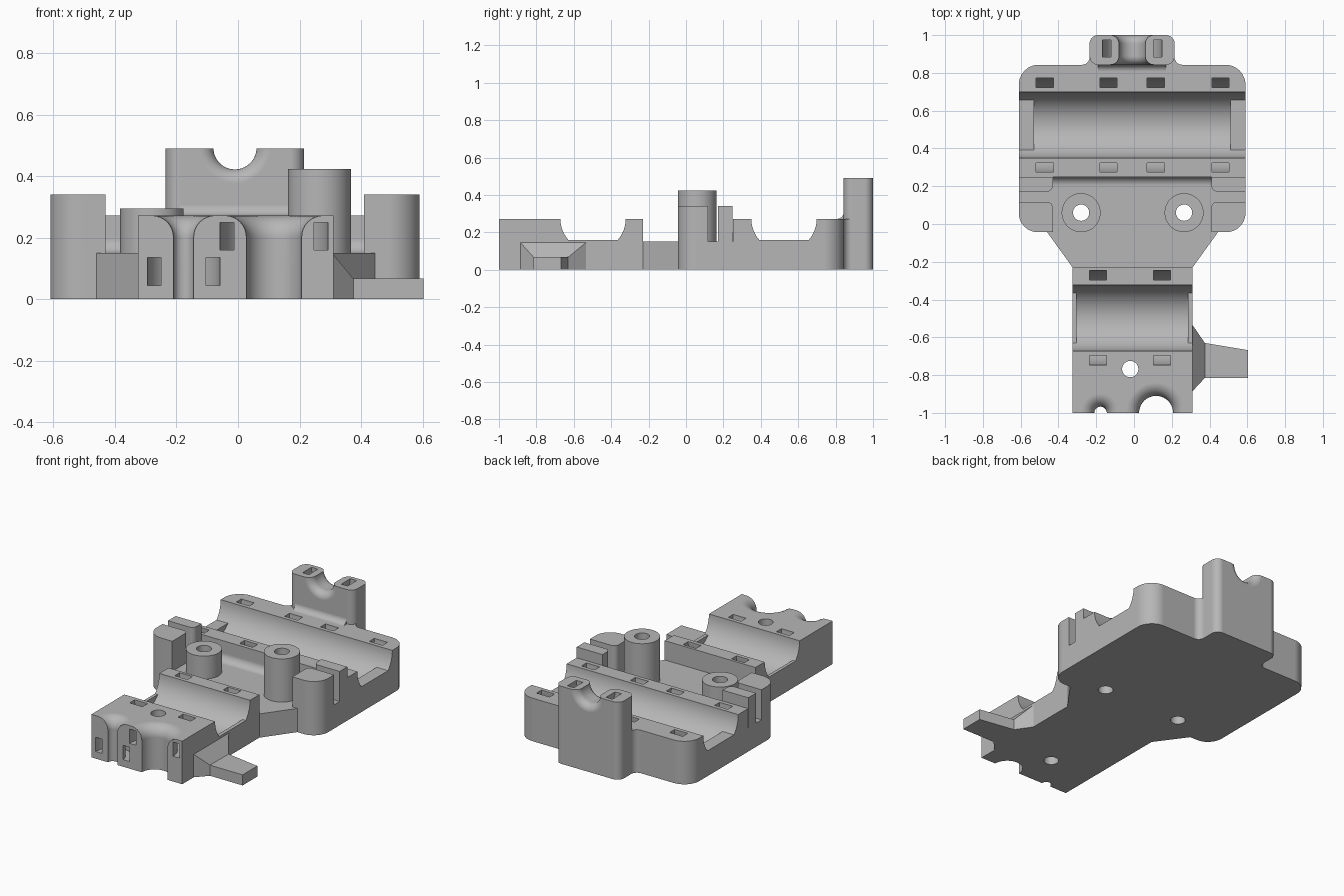
import bpy, bmesh, math
from mathutils import Vector

cube = bpy.data.objects.get("Cube")
if cube:
    bpy.data.objects.remove(cube)

GREY = (0.47, 0.47, 0.47, 1)
mat = bpy.data.materials.new("plain grey")
mat.use_nodes = True
mat.diffuse_color = GREY
mat.node_tree.nodes["Principled BSDF"].inputs["Base Color"].default_value = GREY

MID = -0.01          # centre line of the wide parts
TOP = 0.272          # top of the saddles
DECK = 0.15          # top of the deck


def place(u, v, w, axis):
    """Map profile coordinates (u, v) and depth w to the chosen axis."""
    return {"z": (u, v, w), "x": (w, u, v), "y": (u, w, v)}[axis]


def finish(bm, name):
    bmesh.ops.recalc_face_normals(bm, faces=bm.faces)
    mesh = bpy.data.meshes.new(name)
    bm.to_mesh(mesh)
    bm.free()
    mesh.materials.append(mat)
    obj = bpy.data.objects.new(name, mesh)
    bpy.context.collection.objects.link(obj)
    return obj


def rounded(points, steps=8):
    """Outline in which a point (u, v, r) becomes an arc of radius r."""
    out = []
    for i, p in enumerate(points):
        here = Vector(p[:2])
        if len(p) == 2:
            out.append(here)
            continue
        a = (Vector(points[i - 1][:2]) - here).normalized()
        b = (Vector(points[(i + 1) % len(points)][:2]) - here).normalized()
        half = a.angle(b) / 2
        centre = here + (a + b).normalized() * p[2] / math.sin(half)
        reach = p[2] / math.tan(half)
        start, end = here + a * reach - centre, here + b * reach - centre
        for k in range(steps + 1):
            out.append(centre + start.lerp(end, k / steps).normalized() * p[2])
    return out


def prism(name, points, w0, w1, axis="z"):
    bm = bmesh.new()
    outline = rounded(points)
    low = [bm.verts.new(place(p.x, p.y, w0, axis)) for p in outline]
    high = [bm.verts.new(place(p.x, p.y, w1, axis)) for p in outline]
    bm.faces.new(low)
    bm.faces.new(high)
    for i in range(len(low)):
        bm.faces.new((low[i - 1], low[i], high[i], high[i - 1]))
    return finish(bm, name)


def box(name, x0, x1, y0, y1, z0, z1):
    return prism(name, [(x0, y0), (x1, y0), (x1, y1), (x0, y1)], z0, z1)


def lathe(name, profile, cu, cv, axis="z", closed=False, n=64):
    """Turn a profile of (radius, position) about an axis through (cu, cv)."""
    bm = bmesh.new()
    rings = []
    for r, w in profile:
        rings.append([bm.verts.new(place(
            cu + r * math.cos(math.tau * (k + 0.5) / n),
            cv + r * math.sin(math.tau * (k + 0.5) / n), w, axis)) for k in range(n)])
    pairs = list(zip(rings, rings[1:]))
    if closed:
        pairs.append((rings[-1], rings[0]))
    else:
        bm.faces.new(rings[0])
        bm.faces.new(rings[-1])
    for a, b in pairs:
        for k in range(n):
            bm.faces.new((a[k - 1], a[k], b[k], b[k - 1]))
    return finish(bm, name)


def rod(r, w0, w1, cu, cv, axis="z"):
    return lathe("cutter", [(r, w0), (r, w1)], cu, cv, axis)


def tube(name, r0, r1, w0, w1, cu, cv, axis="z"):
    return lathe(name, [(r0, w0), (r1, w0), (r1, w1), (r0, w1)], cu, cv, axis, True)


def flare(r, f, end, steps=8):
    """Profile opening from radius r to r + f as it reaches end."""
    angles = [math.pi / 2 * k / steps for k in range(steps + 1)]
    return [(r + f - f * math.cos(a), end - f + f * math.sin(a)) for a in angles]


def cut(obj, cutters):
    bpy.context.view_layer.objects.active = obj
    for c in cutters:
        m = obj.modifiers.new("cut", "BOOLEAN")
        m.operation, m.solver, m.object = "DIFFERENCE", "EXACT", c
        bpy.ops.object.modifier_apply(modifier=m.name)
        bpy.data.objects.remove(c)


# Deck with tapered neck
deck = prism("deck", [(-.325, -.23), (.31, -.23), (.445, -.043), (.59, -.043, .1),
                      (.59, .25), (-.61, .25), (-.61, -.043, .1), (-.46, -.043)], 0, DECK)
prism("deck_fillet", [(.2, .14), (.2, DECK), (.25, DECK, .045), (.25, .21),
                      (.26, .21), (.26, .14)], -.43, .41, "x")

# Screw pillars and their through holes
for name, x, top in (("right_pillar", -.28, .295), ("left_pillar", .265, .423)):
    tube(name, .043, .103, DECK, top, x, .06)
    cut(deck, [rod(.043, -.1, .3, x, .06)])

# Corner blocks either side of the clamp slots
for side, label in ((1, "left"), (-1, "right")):
    inner, outer = MID + side * .42, MID + side * .6
    prism(label + "_corner_block", [(inner, -.043), (outer, -.043, .1), (outer, .117),
                                    (inner, .117, .03)], DECK, .34)
    prism(label + "_slot_block", [(inner, .172, .03), (outer, .172), (outer, .249),
                                  (inner, .249)], DECK, .34)

# Rear saddle: round trough and curved strap channels
REAR, FRONT = .524, -.497
rear = prism("rear_saddle", [(-.61, .25), (.59, .25), (.59, .843, .105),
                             (-.61, .843, .105)], 0, TOP)
cut(rear, [rod(.175, -1, 1, REAR, .274, "x")]
    + [tube("cutter", .2, .25, x - .046, x + .046, REAR, TOP, "x")
       for x in (-.473, -.135, .116, .458)])

# Front saddle: trough, straps, screw hole and two flared vertical channels
front = box("front_saddle", -.325, .31, -1, -.23, 0, TOP)
cut(front, [rod(.175, -1, 1, FRONT, .274, "x"), rod(.043, -.1, .5, -.02, -.768)]
    + [tube("cutter", .2, .25, x - .045, x + .045, FRONT, TOP, "x") for x in (-.19, .148)])
for x, r, z in ((-.177, .033, .045), (.117, .09, .16)):
    channel = [(r, -.1)] + flare(r, .07, TOP) + [(r + .07, .35)]
    cut(front, [lathe("cutter", channel, x, -1),
                tube("cutter", r + .04, r + .085, z, z + .09, x, -1)])

# Low lips closing the ends of both troughs
for label, y, spans in (("rear", REAR, ((-.61, -.53), (.51, .59))),
                        ("front", FRONT, ((-.325, -.305), (.287, .31)))):
    for side, (x0, x1) in zip(("right", "left"), spans):
        box(label + "_" + side + "_lip", x0, x1, y - .145, y + .145, .08, .16)

# Rear post with a flared cable groove and a curved strap channel
post = prism("rear_post", [(-.235, .843, .045), (.215, .843, .045), (.215, 1, .045),
                           (-.235, 1, .045)], 0, .49)
half = flare(.07, .045, 1)
groove = [(r, 1.843 - y) for r, y in reversed(half)] + half
groove = [(.115, .8)] + groove + [(.115, 1.05)]
cut(post, [lathe("cutter", groove, MID, .492, "y"),
           tube("cutter", .113, .158, .884, .974, MID, .49, "y")])
prism("post_web", [(-.3, .82), (.28, .82), (.28, .843), (.215, .843, .04), (.215, .91),
                   (-.235, .91), (-.235, .843, .04), (-.3, .843)], 0, TOP)
prism("post_fillet", [(.8, .26), (.8, TOP), (.843, TOP, .035), (.843, .315),
                      (.86, .315), (.86, .26)], -.19, .17, "x")

# Side arm on a tapered root
bm = bmesh.new()
sections = []
for x, y0, y1, z in ((.31, -.885, -.535, .145), (.375, -.815, -.63, .067),
                     (.603, -.815, -.668, .067)):
    sections.append([bm.verts.new(p) for p in ((x, y0, 0), (x, y1, 0), (x, y1, z), (x, y0, z))])
for a, b in zip(sections, sections[1:]):
    for k in range(4):
        bm.faces.new((a[k - 1], a[k], b[k], b[k - 1]))
bm.faces.new(sections[0])
bm.faces.new(sections[-1])
finish(bm, "side_arm")

# Smooth curves, crisp edges
for obj in bpy.context.collection.objects:
    if obj.type == "MESH" and obj.data.materials and obj.data.materials[0] == mat:
        bpy.ops.object.select_all(action="DESELECT")
        obj.select_set(True)
        bpy.context.view_layer.objects.active = obj
        bpy.ops.object.shade_smooth_by_angle(angle=math.radians(30))
        weighted = obj.modifiers.new("weighted_normals", "WEIGHTED_NORMAL")
        weighted.keep_sharp = True
